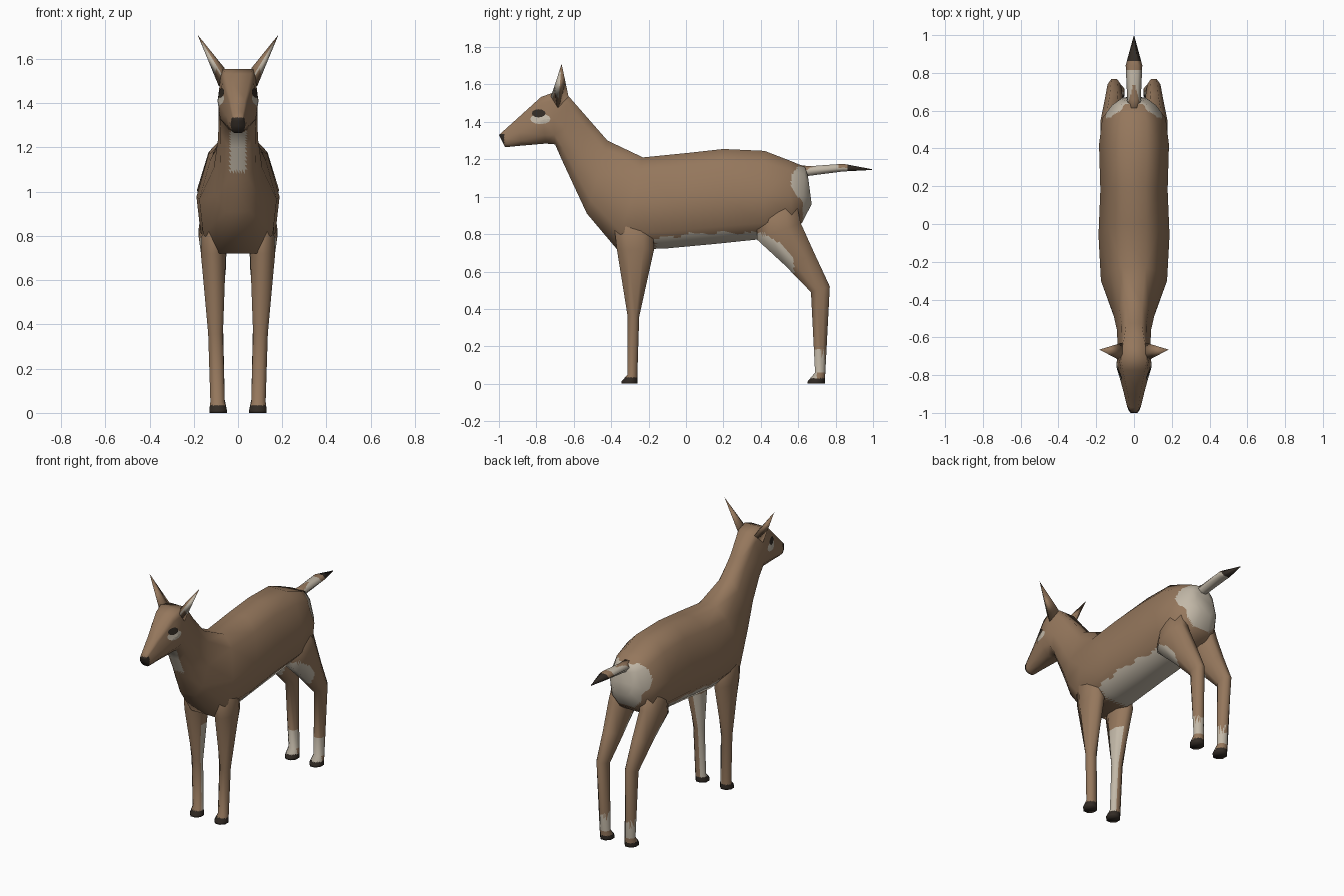
import bpy, bmesh, math
from mathutils import Vector
from mathutils.bvhtree import BVHTree
from mathutils.interpolate import poly_3d_calc

if "Cube" in bpy.data.objects:
    bpy.data.objects.remove(bpy.data.objects["Cube"])


def make_mat(name, rgb):
    m = bpy.data.materials.new(name)
    m.diffuse_color = (*rgb, 1)
    m.use_nodes = True
    m.node_tree.nodes["Principled BSDF"].inputs["Base Color"].default_value = m.diffuse_color
    return m


BROWN, CREAM, DARK = 0, 1, 2
MATS = [make_mat("brown_fur", (0.30, 0.185, 0.108)),
        make_mat("cream_fur", (0.54, 0.48, 0.39)),
        make_mat("dark_horn", (0.032, 0.024, 0.018))]


def finish(bm, name, rule, cuts):
    """Refine the mesh for colouring but keep the soft shading of the coarse form."""
    bmesh.ops.recalc_face_normals(bm, faces=bm.faces)
    bmesh.ops.triangulate(bm, faces=bm.faces)
    bm.normal_update()
    tree = BVHTree.FromBMesh(bm)
    tris = [([v.co.copy() for v in f.verts], [v.normal.copy() for v in f.verts]) for f in bm.faces]
    bmesh.ops.subdivide_edges(bm, edges=bm.edges[:], cuts=cuts, use_grid_fill=True)
    bm.normal_update()
    normals = []
    for v in bm.verts:
        pts, nrm = tris[tree.find_nearest(v.co)[2]]
        w = poly_3d_calc(pts, v.co)
        normals.append(sum((n * k for n, k in zip(nrm, w)), Vector()).normalized())
    for f in bm.faces:
        f.smooth = True
        f.material_index = rule(f.calc_center_median(), f.normal)
    me = bpy.data.meshes.new(name)
    bm.to_mesh(me)
    bm.free()
    for m in MATS:
        me.materials.append(m)
    me.normals_split_custom_set_from_vertices(normals)
    ob = bpy.data.objects.new(name, me)
    bpy.context.collection.objects.link(ob)
    return tree


def loft(name, rings, rule, cuts):
    bm = bmesh.new()
    rows = [[bm.verts.new(p) for p in r] for r in rings]
    n = len(rows[0])
    for a, b in zip(rows, rows[1:]):
        for i in range(n):
            j = (i + 1) % n
            bm.faces.new((a[i], a[j], b[j], b[i]))
    bm.faces.new(rows[0])
    bm.faces.new(rows[-1])
    return finish(bm, name, rule, cuts)


def body_ring(top, bottom, hw, tw):
    """Ten-sided section from a top point to a bottom point in the side plane."""
    t, b = Vector((0, *top)), Vector((0, *bottom))
    half = [(0, tw), (0.14, max(0.72, tw + 0.12)), (0.5, 1), (0.82, 0.9), (1, 0.48)]
    right = [t.lerp(b, f) + Vector((hw * w, 0, 0)) for f, w in half]
    return right + [Vector((-p.x, p.y, p.z)) for p in reversed(right)]


def leg_ring(front, rear, x0, x1, side, n=8):
    """Rounded section between a front point and a rear point."""
    a, b = Vector((0, *front)), Vector((0, *rear))
    out = []
    for i in range(n):
        t = math.tau * (i + 0.5) / n
        c, s = (max(-1, min(1, 1.08 * f(t))) for f in (math.cos, math.sin))
        p = a.lerp(b, 0.5 + 0.5 * c)
        p.x = side * ((x0 + x1) / 2 + (x1 - x0) / 2 * s)
        out.append(p)
    return out


def rump_patch(c):
    return 0.87 < c.z < 1.16 and c.y > min(0.625, 0.56 + 6 * (c.z - 1.08) ** 2)


def belly_patch(c):
    if c.y < -0.17 or c.y > 0.575:
        return False
    wave = 0.008 * math.sin(c.y * 40)
    limit = 0.775 + 0.03 * min(1, (c.y + 0.17) / 0.25)
    return c.z < min(limit, 0.81 - 0.8 * (c.y - 0.42)) + wave


# Head, neck and torso
def body_rule(c, n):
    if c.y < -0.95 and c.z < 1.335 and (c.y < -0.972 or n.y < -0.7):
        return DARK
    if abs(c.x) < 0.036 and 1.09 < c.z < 1.275 and -0.72 < c.y and n.y < -0.3:
        return CREAM
    return CREAM if belly_patch(c) or rump_patch(c) else BROWN


BODY = [((-1.0, 1.33), (-0.968, 1.265), 0.030, 0.6),
        ((-0.972, 1.355), (-0.95, 1.266), 0.038, 0.6),
        ((-0.90, 1.42), (-0.88, 1.273), 0.055, 0.6),
        ((-0.775, 1.533), (-0.75, 1.284), 0.090, 0.65),
        ((-0.715, 1.555), (-0.70, 1.28), 0.091, 0.75),
        ((-0.63, 1.54), (-0.665, 1.20), 0.087, 0.65),
        ((-0.525, 1.42), (-0.60, 1.06), 0.090, 0.45),
        ((-0.42, 1.30), (-0.53, 0.91), 0.110, 0.4),
        ((-0.23, 1.21), (-0.37, 0.72), 0.175, 0.35),
        ((0.0, 1.233), (-0.12, 0.722), 0.188, 0.35),
        ((0.20, 1.255), (0.16, 0.748), 0.178, 0.35),
        ((0.42, 1.245), (0.42, 0.775), 0.185, 0.38),
        ((0.55, 1.195), (0.57, 0.82), 0.168, 0.4),
        ((0.635, 1.16), (0.62, 0.86), 0.118, 0.4),
        ((0.652, 1.11), (0.672, 0.96), 0.070, 0.5)]
body = loft("body", [body_ring(*r) for r in BODY], body_rule, 6)


# Legs
FRONT = [((-0.40, 0.98), (-0.19, 0.98), 0.06, 0.155),
         ((-0.37, 0.72), (-0.17, 0.72), 0.055, 0.168),
         ((-0.312, 0.36), (-0.25, 0.36), 0.068, 0.135),
         ((-0.312, 0.05), (-0.26, 0.05), 0.060, 0.125),
         ((-0.345, 0.012), (-0.26, 0.012), 0.050, 0.130),
         ((-0.345, 0), (-0.26, 0), 0.050, 0.130)]
REAR = [((0.38, 1.0), (0.58, 1.02), 0.05, 0.150),
        ((0.38, 0.77), (0.613, 0.86), 0.05, 0.178),
        ((0.53, 0.632), (0.69, 0.69), 0.055, 0.158),
        ((0.668, 0.49), (0.769, 0.52), 0.070, 0.140),
        ((0.69, 0.06), (0.745, 0.06), 0.060, 0.124),
        ((0.65, 0.012), (0.742, 0.012), 0.050, 0.130),
        ((0.65, 0), (0.742, 0), 0.050, 0.130)]
for side, label in ((1, "right"), (-1, "left")):
    def front_rule(c, n, s=side):
        if c.z < 0.035:
            return DARK
        inner = n.x * s < -0.3 and n.y > -0.3 and c.z < 0.62
        return CREAM if inner else BROWN

    def rear_rule(c, n):
        if c.z < 0.03:
            return DARK
        ankle = 0.07 < c.z < 0.165 or (c.z <= 0.07 and c.y < 0.70)
        return CREAM if ankle or belly_patch(c) or rump_patch(c) else BROWN

    loft("front_leg_" + label, [leg_ring(*r, side) for r in FRONT], front_rule, 5)
    loft("rear_leg_" + label, [leg_ring(*r, side) for r in REAR], rear_rule, 6)

    # Ears: four-sided spikes with a pale outer hollow
    bm = bmesh.new()
    base = [(0.060, -0.685, 1.558), (0.075, -0.722, 1.535), (0.086, -0.685, 1.475), (0.062, -0.628, 1.535)]
    ring = [bm.verts.new((x * side, y, z)) for x, y, z in base]
    tip = bm.verts.new((0.183 * side, -0.665, 1.71))
    for i in range(4):
        bm.faces.new((ring[i], ring[(i + 1) % 4], tip))
    bm.faces.new(ring)
    finish(bm, "ear_" + label,
           lambda c, n, s=side: CREAM if n.x * s > 0.3 and n.y < 0.1 and 1.54 < c.z < 1.67 else BROWN, 4)

    # Eyes and the pale patches below, as thin plates hugging the head
    for name, y, z, ry, rz, lift, mat in (("eye_patch_", -0.778, 1.415, 0.054, 0.027, 0.002, CREAM),
                                          ("eye_", -0.787, 1.445, 0.036, 0.022, 0.004, DARK)):
        bm = bmesh.new()

        def on_head(r, i):
            t = math.tau * i / 12
            start = Vector((side, y + r * ry * math.cos(t), z + r * rz * math.sin(t)))
            hit, nrm, _, _ = body.ray_cast(start, Vector((-side, 0, 0)))
            return bm.verts.new(hit + nrm * lift)

        rows = [[on_head(r, i) for i in range(12)] for r in (0.35, 0.7, 1)]
        bm.faces.new(rows[0])
        for a, b in zip(rows, rows[1:]):
            for i in range(12):
                j = (i + 1) % 12
                bm.faces.new((a[i], a[j], b[j], b[i]))
        if sum((f.normal.x for f in bm.faces if f.normal_update() is None)) * side < 0:
            bmesh.ops.reverse_faces(bm, faces=bm.faces)
        me = bpy.data.meshes.new(name + label)
        bm.to_mesh(me)
        bm.free()
        me.materials.append(MATS[mat])
        bpy.context.collection.objects.link(bpy.data.objects.new(name + label, me))


# Tail
def tail_rule(c, n):
    if c.y > 0.855:
        return DARK
    if c.y > 0.82 and n.z > -0.3:
        return BROWN
    return BROWN if n.z > 0.3 and abs(c.x) < 0.035 * (0.75 - c.y) / 0.12 else CREAM


TAIL = [(0.60, 1.17, 1.10, 0.030), (0.66, 1.163, 1.112, 0.036),
        (0.84, 1.176, 1.135, 0.044), (0.995, 1.147, 1.143, 0.002)]
loft("tail", [[(hw * math.sin(math.tau * i / 6 + math.pi / 6), y,
                (t + b) / 2 + (t - b) / 2 * math.cos(math.tau * i / 6 + math.pi / 6) / 0.866)
               for i in range(6)] for y, t, b, hw in TAIL], tail_rule, 6)
